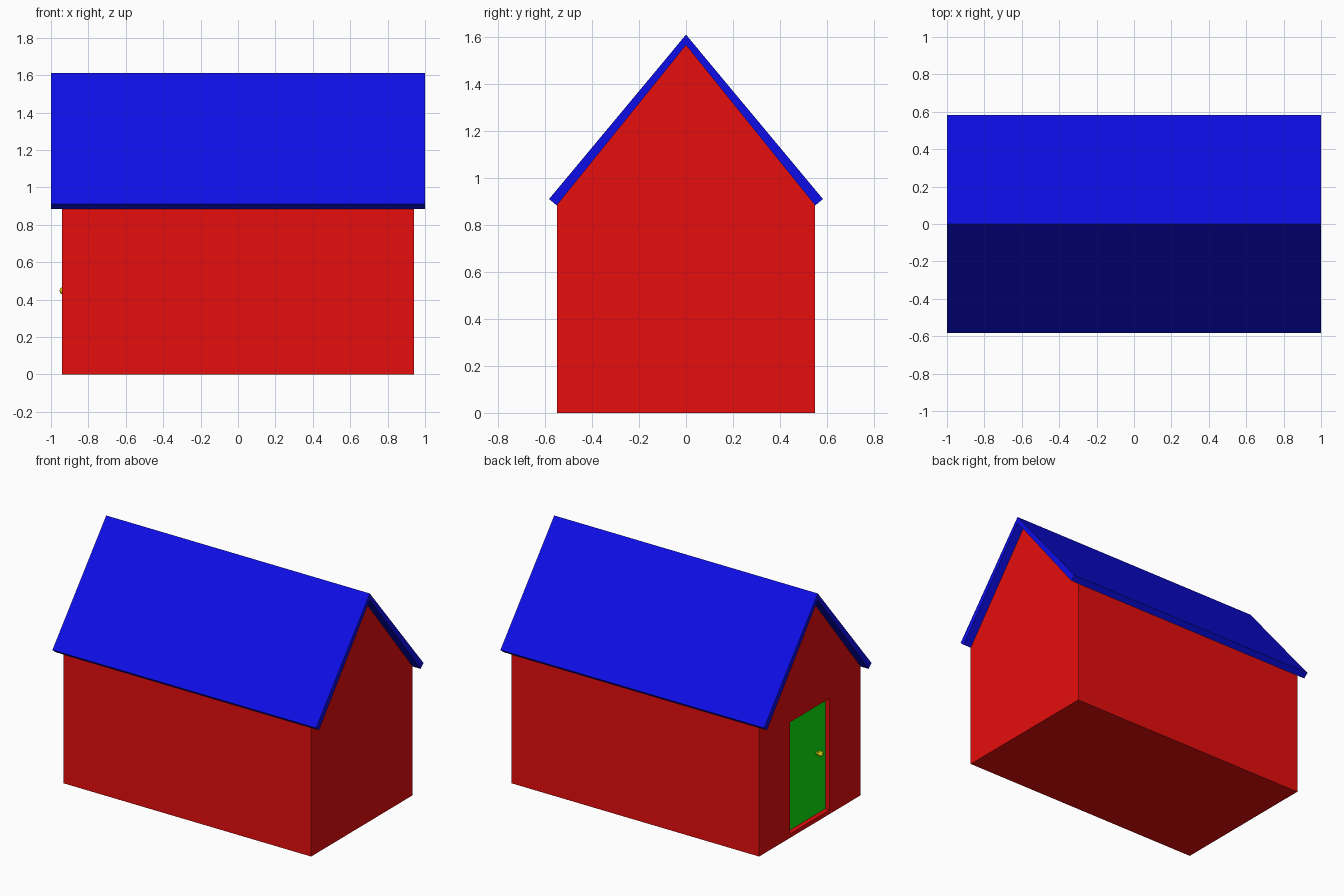
import bpy, bmesh
from mathutils import Matrix

if "Cube" in bpy.data.objects:
    bpy.data.objects.remove(bpy.data.objects["Cube"])


def material(name, rgb):
    m = bpy.data.materials.new(name)
    m.diffuse_color = (*rgb, 1)
    m.use_nodes = True
    m.node_tree.nodes["Principled BSDF"].inputs["Base Color"].default_value = m.diffuse_color
    return m


RED = material("red", (0.8, 0.004, 0.004))
BLUE = material("blue", (0.004, 0.004, 0.8))
GREEN = material("green", (0.004, 0.8, 0.004))
YELLOW = material("yellow", (0.8, 0.7, 0.004))


def finish(name, bm, mat):
    bmesh.ops.recalc_face_normals(bm, faces=bm.faces)
    me = bpy.data.meshes.new(name)
    bm.to_mesh(me)
    bm.free()
    me.materials.append(mat)
    ob = bpy.data.objects.new(name, me)
    bpy.context.collection.objects.link(ob)
    return ob


def prism(name, profile, x0, x1, mat):
    """Extrude a closed (y, z) profile along x."""
    bm = bmesh.new()
    face = bm.faces.new([bm.verts.new((x0, y, z)) for y, z in profile])
    ext = bmesh.ops.extrude_face_region(bm, geom=[face], use_keep_orig=True)
    verts = [v for v in ext["geom"] if isinstance(v, bmesh.types.BMVert)]
    bmesh.ops.translate(bm, verts=verts, vec=(x1 - x0, 0, 0))
    return finish(name, bm, mat)


# House body with gable ends
WALL, EAVE, APEX, END = 0.55, 0.883, 1.565, 0.94
body = prism("walls", [(-WALL, 0), (WALL, 0), (WALL, EAVE), (0, APEX), (-WALL, EAVE)],
             -END, END, RED)

# Doorway recess cut in the left gable
door_shape = [(-0.213, 0.028), (0.213, 0.028), (0.213, 0.793), (-0.213, 0.793)]
cutter = prism("doorway_cutter", door_shape, -END - 0.1, -END + 0.05, RED)
cutter.hide_render = True
mod = body.modifiers.new("doorway", 'BOOLEAN')
mod.operation = 'DIFFERENCE'
mod.solver = 'EXACT'
mod.object = cutter
bpy.context.view_layer.objects.active = body
bpy.ops.object.modifier_apply(modifier=mod.name)
bpy.data.objects.remove(cutter)

# Door panel set back in the recess
door_x = -END + 0.032
prism("door", door_shape, door_x, -END + 0.05, GREEN)

# Roof shell
prism("roof", [(-0.583, 0.91), (0, 1.61), (0.583, 0.91),
               (WALL, EAVE), (0, APEX), (-WALL, EAVE)], -1, 1, BLUE)

# Door knob: short stem and faceted ball
bm = bmesh.new()
at = lambda x: Matrix.Translation((x, -0.122, 0.447)) @ Matrix.Rotation(1.5708, 4, 'Y')
bmesh.ops.create_cone(bm, cap_ends=True, segments=8, radius1=0.01, radius2=0.01,
                      depth=0.02, matrix=at(door_x - 0.01))
bmesh.ops.create_uvsphere(bm, u_segments=8, v_segments=6, radius=0.02,
                          matrix=at(door_x - 0.026))
finish("door_knob", bm, YELLOW)
